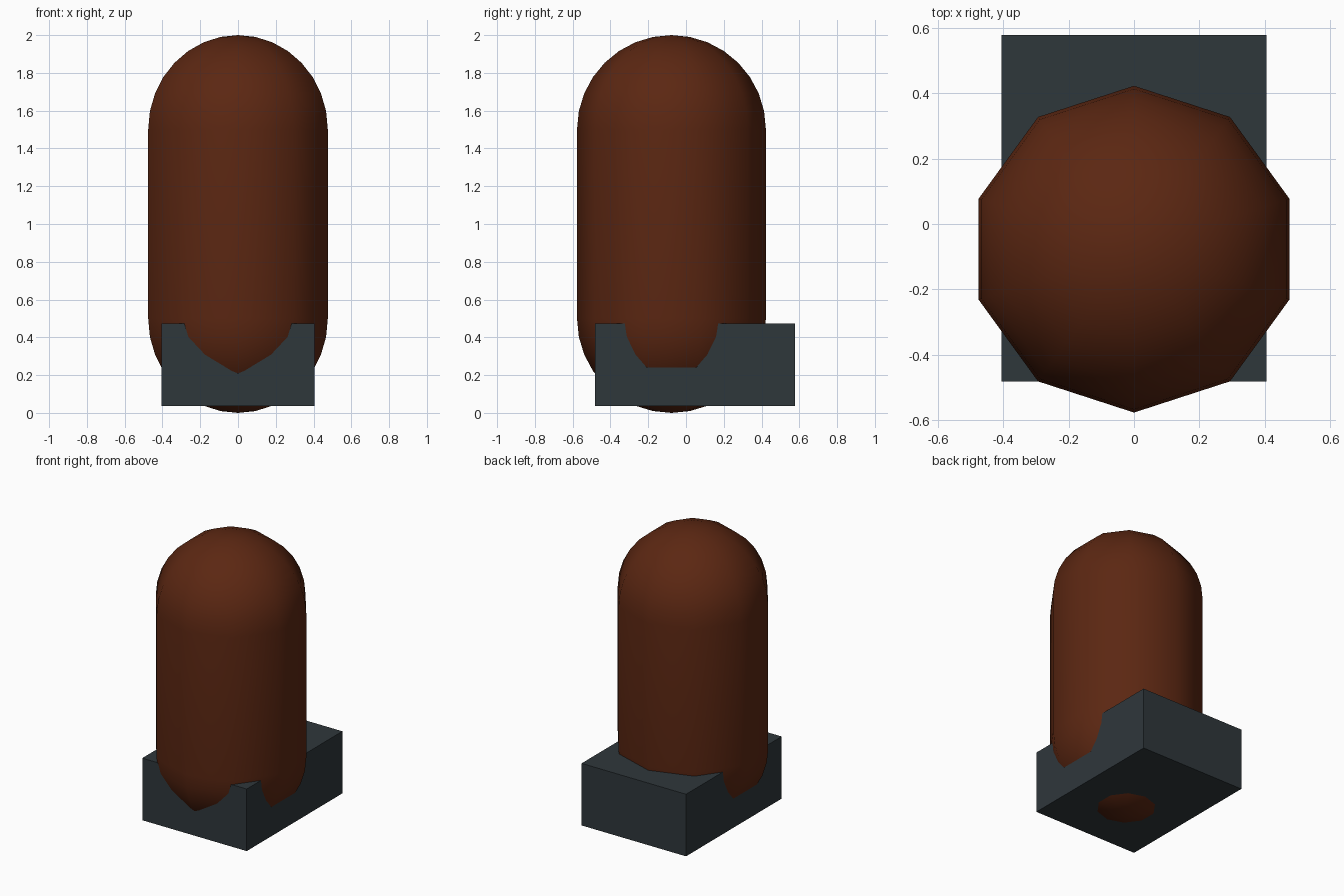
import bpy, bmesh, math

if "Cube" in bpy.data.objects:
    bpy.data.objects.remove(bpy.data.objects["Cube"])

def material(name, rgb):
    m = bpy.data.materials.new(name)
    m.diffuse_color = (*rgb, 1)
    m.use_nodes = True
    m.node_tree.nodes["Principled BSDF"].inputs["Base Color"].default_value = m.diffuse_color
    return m

def make_object(name, bm, mat):
    bmesh.ops.recalc_face_normals(bm, faces=bm.faces)
    mesh = bpy.data.meshes.new(name)
    bm.to_mesh(mesh)
    bm.free()
    mesh.materials.append(mat)
    ob = bpy.data.objects.new(name, mesh)
    bpy.context.collection.objects.link(ob)
    return ob

brown = material("dark brown", (0.105, 0.020, 0.006))
slate = material("dark slate", (0.028, 0.038, 0.044))

# Ten-sided capsule body: spun profile with domed ends
R, Y, SIDES, STEPS = 0.5, -0.077, 10, 8
arc = [math.radians(90 * i / STEPS) for i in range(STEPS + 1)]
profile = [(R * math.sin(a), R - R * math.cos(a)) for a in arc]
profile += [(r, 2 - z) for r, z in reversed(profile)]
bm = bmesh.new()
verts = [bm.verts.new((0, Y + r, z)) for r, z in profile]
edges = [bm.edges.new(pair) for pair in zip(verts, verts[1:])]
bmesh.ops.spin(bm, geom=verts + edges, cent=(0, Y, 0), axis=(0, 0, 1),
               angle=math.tau, steps=SIDES, use_duplicate=False)
bmesh.ops.remove_doubles(bm, verts=bm.verts, dist=1e-4)
body = make_object("capsule_body", bm, brown)
body.data.shade_smooth()

# Block base around the lower dome
bm = bmesh.new()
bmesh.ops.create_cube(bm, size=1)
bmesh.ops.scale(bm, vec=(0.81, 1.06, 0.435), verts=bm.verts)
bmesh.ops.translate(bm, vec=(0, 0.048, 0.2545), verts=bm.verts)
make_object("block_base", bm, slate)
